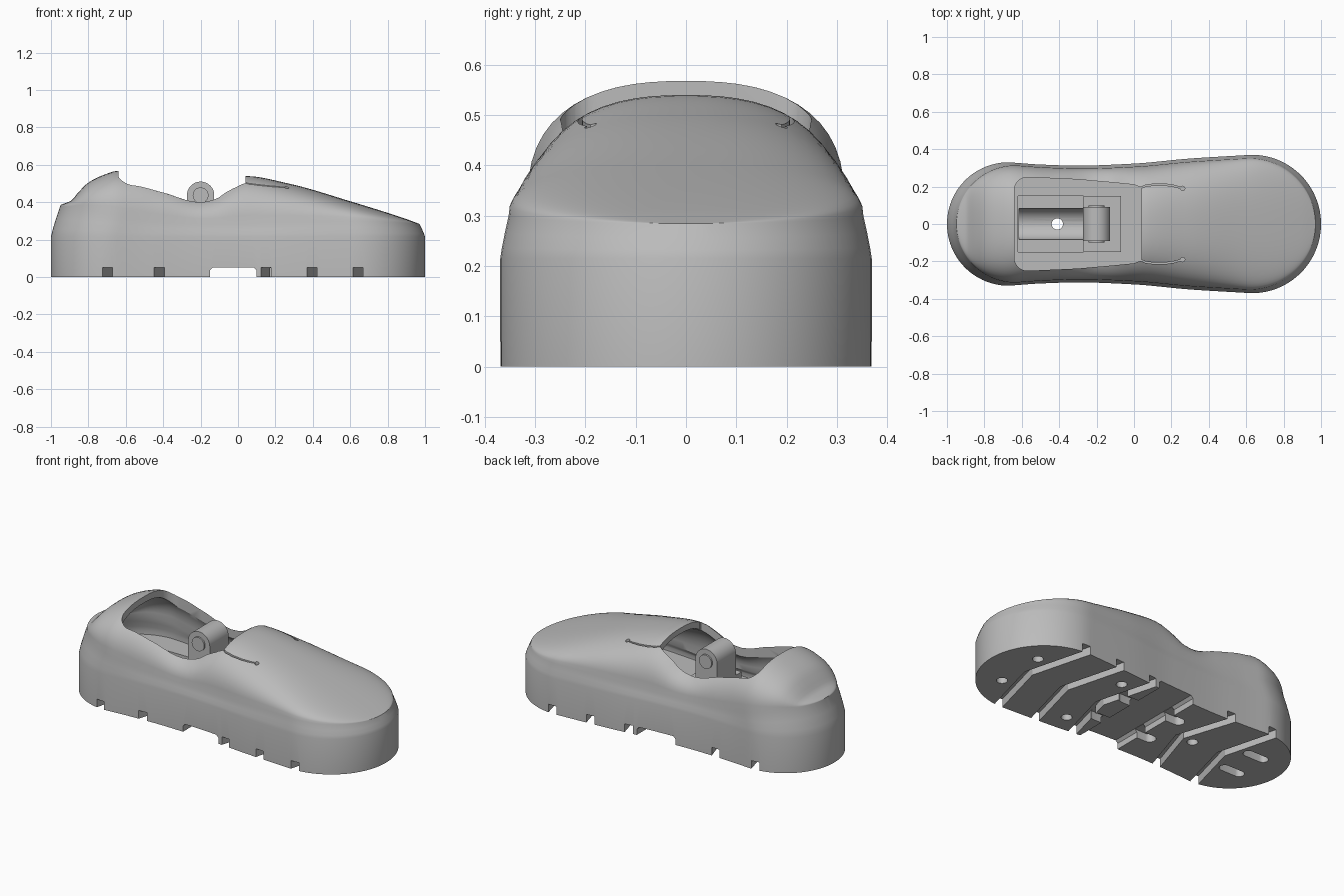
import bpy, bmesh, math

cube = bpy.data.objects.get("Cube")
if cube:
    bpy.data.objects.remove(cube, do_unlink=True)

GREY = (0.5, 0.5, 0.5, 1)
grey = bpy.data.materials.new("plain grey")
grey.use_nodes = True
grey.diffuse_color = GREY
grey.node_tree.nodes["Principled BSDF"].inputs["Base Color"].default_value = GREY

# Profiles along the length: half width, rim height, crown height
WIDTH = [(-.67, .33), (-.5, .318), (-.3, .312), (0, .323), (.3, .35), (.63, .37)]
RIM = [(-1, .385), (-.9, .375), (-.7, .34), (-.4, .29), (0, .28), (.6, .3), (1, .283)]
CROWN = [(-.95, .385), (-.89, .41), (-.86, .445), (-.8, .505), (-.72, .545), (-.64, .568),
         (-.55, .565), (-.4, .52), (-.2, .44), (-.13, .45), (-.05, .505), (.04, .54),
         (.27, .5), (.6, .405), (.9, .31), (.97, .284)]


def curve(pts, x):
    """Monotone smooth interpolation through profile points."""
    x = min(max(x, pts[0][0]), pts[-1][0])
    d = [(b[1] - a[1]) / (b[0] - a[0]) for a, b in zip(pts, pts[1:])]
    m = [d[0]] + [2 * p * q / (p + q) if p * q > 0 else 0 for p, q in zip(d, d[1:])] + [d[-1]]
    k = next(i for i in range(len(d)) if x <= pts[i + 1][0])
    w = pts[k + 1][0] - pts[k][0]
    t = (x - pts[k][0]) / w
    return (pts[k][1] * (1 + 2 * t) * (1 - t) ** 2 + m[k] * w * t * (1 - t) ** 2
            + pts[k + 1][1] * t * t * (3 - 2 * t) + m[k + 1] * w * t * t * (t - 1))


def half_width(x):
    for centre, radius, side in ((-.67, .33, -1), (.63, .37, 1)):
        if (x - centre) * side > 0:
            return math.sqrt(max(0, radius ** 2 - (x - centre) ** 2))
    return curve(WIDTH, x)


def finish(bm, name):
    bmesh.ops.recalc_face_normals(bm, faces=bm.faces)
    me = bpy.data.meshes.new(name)
    bm.to_mesh(me)
    bm.free()
    ob = bpy.data.objects.new(name, me)
    bpy.context.collection.objects.link(ob)
    me.materials.append(grey)
    return ob


def shell(name, thick, base, shoulder, n=80, m=28):
    """Closed shoe-shaped solid, shrunk inward by a wall thickness."""
    bm = bmesh.new()
    sx, sy = 1 - thick, 1 - 3 * thick
    xs = [-math.cos(math.pi * i / n) for i in range(n + 1)]
    us = [math.sin(math.pi * (j / m - .5)) for j in range(m + 1)]
    grid = []
    for i, x in enumerate(xs):
        xi = .96 * x + .01
        rim, crown = curve(RIM, xi) - thick, curve(CROWN, xi) - thick
        w = half_width(x) * .955 * sy
        if i in (0, n):
            grid.append([bm.verts.new((xi * sx, 0, rim))] * (m + 1))
            continue
        grid.append([bm.verts.new((xi * sx, w * u,
                     rim + (crown - rim) * max(0, 1 - abs(u) ** 2.5) ** .4)) for u in us])
    for a, b in zip(grid, grid[1:]):
        for j in range(m):
            bm.faces.new(list(dict.fromkeys((a[j], b[j], b[j + 1], a[j + 1]))))
    # Walls hang from the rim loop down to the base
    loop = [(i, 0, -1) for i in range(n + 1)] + [(i, m, 1) for i in range(n - 1, 0, -1)]
    rows = [[grid[i][j] for i, j, s in loop]]
    for inset, drop in ((.55, .4), (.2, .75), (0, 1), (0, None)):
        row = []
        for i, j, s in loop:
            top = grid[i][j].co
            x, y = xs[i] * sx, s * half_width(xs[i]) * sy
            if i in (0, n):
                y = 0
            z = base if drop is None else top.z + (shoulder - top.z) * drop
            row.append(bm.verts.new((x + (top.x - x) * inset, y + (top.y - y) * inset, z)))
        rows.append(row)
    for a, b in zip(rows, rows[1:]):
        for k in range(len(a)):
            q = (k + 1) % len(a)
            bm.faces.new((a[k], a[q], b[q], b[k]))
    bm.faces.new(rows[-1])
    return finish(bm, name)


def prism(name, pts, lo, hi, axis="z"):
    """Extrude a 2D outline along an axis."""
    place = {"z": lambda a, b, c: (a, b, c), "y": lambda a, b, c: (a, c, b),
             "x": lambda a, b, c: (c, a, b)}[axis]
    bm = bmesh.new()
    low, high = ([bm.verts.new(place(a, b, c)) for a, b in pts] for c in (lo, hi))
    bm.faces.new(low)
    bm.faces.new(high)
    for k in range(len(pts)):
        q = (k + 1) % len(pts)
        bm.faces.new((low[k], low[q], high[q], high[k]))
    return finish(bm, name)


def arc(cx, cy, r, start=0, end=360, n=32):
    full = end - start == 360
    return [(cx + r * math.cos(math.radians(start + (end - start) * k / n)),
             cy + r * math.sin(math.radians(start + (end - start) * k / n)))
            for k in range(n if full else n + 1)]


def rect(x0, x1, y0, y1):
    return [(x0, y0), (x1, y0), (x1, y1), (x0, y1)]


def slot(x0, x1, y, r):
    return arc(x0, y, r, 90, 270, 12) + arc(x1, y, r, -90, 90, 12)


def cut(target, cutter):
    mod = target.modifiers.new("cut", "BOOLEAN")
    mod.operation, mod.solver, mod.object = "DIFFERENCE", "EXACT", cutter
    cutter.hide_render = True
    bpy.context.view_layer.objects.active = target
    bpy.ops.object.modifier_apply(modifier=mod.name)
    bpy.data.objects.remove(cutter, do_unlink=True)


# Shoe body with a hollow inside
body = shell("shoe_body", 0, 0, .215)
cut(body, shell("cavity", .035, .2, .225))

# Foot opening with rounded heel corners
side = [(-.3, .238), (-.12, .222), (0, .21), (.04, .195)]
half = arc(-.57, .18, .07, 180, 90, 8) + side
cut(body, prism("opening", half + [(x, -y) for x, y in reversed(half)], .24, .8))

# Slits beside the tongue, ending in round holes
path = [(.03, .19), (.06, .204), (.11, .211), (.17, .21), (.22, .202), (.26, .19)]
for s in (1, -1):
    ribbon = [(x, s * (y + .004)) for x, y in path] + [(x, s * (y - .004)) for x, y in reversed(path)]
    cut(body, prism("slit", ribbon, .4, .7))
    cut(body, prism("slit_end", arc(.26, s * .19, .012, n=16), .4, .7))

# Footbed recess, round channel and drain hole
cut(body, prism("recess", rect(-.62, -.07, -.15, .15), .16, .26))
cut(body, prism("channel", arc(0, .17, .085), -.615, -.1, "x"))
cut(body, prism("drain", arc(-.41, 0, .03), -.1, .3))

# Sole tread: chevron grooves, arch channel, slots and holes
for x, lean in ((-.71, .1), (-.44, .12), (.14, .1), (.39, .1), (.64, .1)):
    w = .027
    tip = [(x - lean * .12, -.42), (x + lean, 0), (x - lean * .12, .42)]
    groove = [(a - w, b) for a, b in tip] + [(a + w, b) for a, b in reversed(tip)]
    cut(body, prism("groove", groove, -.05, .05))
arch = [(-.15, -.05), (.1, -.05), (.1, .035), (.085, .05), (-.135, .05), (-.15, .035)]
cut(body, prism("arch", arch, -.5, .5, "y"))
for s in (1, -1):
    cut(body, prism("arch_slot", slot(-.21, .16, s * .12, .035), -.05, .049))
    cut(body, prism("heel_slot", slot(-.82, -.72, s * .1, .03), -.05, .048))
    for x, y in ((.28, .23), (.8, .15)):
        cut(body, prism("tread_hole", arc(x, s * y, .03, n=20), -.05, .06))

# Hinge plate, lug and pin inside the opening
plate = prism("hinge_plate", rect(-.27, -.07, -.15, .15), .155, .3)
lug = prism("hinge_lug", arc(-.2, .437, .073, 0, 180, 24) + [(-.273, .29), (-.127, .29)], -.09, .09, "y")
pin = prism("hinge_pin", arc(-.2, .437, .042), -.1, .1, "y")

for ob in (body, plate, lug, pin):
    bpy.ops.object.select_all(action="DESELECT")
    ob.select_set(True)
    bpy.context.view_layer.objects.active = ob
    bpy.ops.object.shade_smooth_by_angle(angle=math.radians(28))
